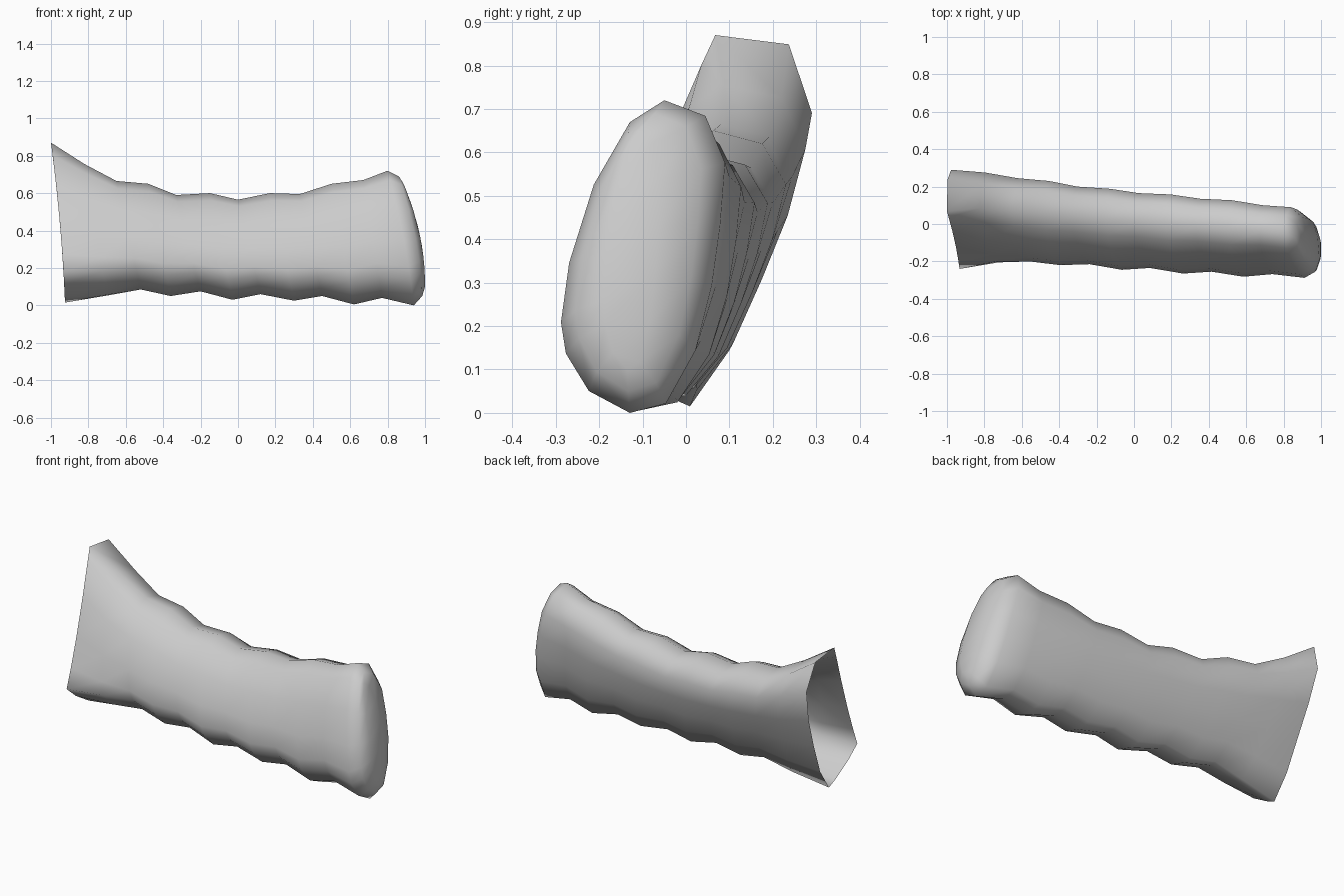
import bpy, bmesh

# Normalised sections (across y, up z), starting at the top and going round the back
FLARED = [(.58, 1), (.9, .975), (1, .79), (.91, .57), (.78, .36), (.64, .15), (.47, 0),
          (.36, .03), (.15, .11), (0, .19), (.09, .31), (.22, .49), (.38, .72), (.52, .92)]
OVAL = [(.63, 1), (.88, .95), (1, .8), (.97, .6), (.92, .41), (.82, .2), (.64, .03),
        (.42, 0), (.17, .07), (.03, .19), (0, .29), (.05, .48), (.2, .73), (.42, .93)]

# Leaning stations: bottom x, top x, y min, y max, z min, z max, x bulge at mid height
STATIONS = [
    (-.925, -1.0, -.24, .29, .015, .87, .01),
    (-.70, -.82, -.215, .275, .05, .755, 0),
    (-.52, -.65, -.20, .245, .085, .665, 0),
    (-.36, -.48, -.22, .23, .05, .65, 0),
    (-.20, -.33, -.215, .20, .075, .59, 0),
    (-.03, -.15, -.245, .188, .03, .60, 0),
    (.12, .0, -.235, .165, .06, .565, 0),
    (.30, .17, -.265, .158, .025, .60, 0),
    (.45, .33, -.255, .135, .05, .595, 0),
    (.62, .50, -.282, .127, .005, .65, 0),
    (.77, .67, -.268, .10, .04, .67, 0),
    (.94, .80, -.288, .09, .0, .72, .015),
    (.985, .86, -.255, .035, .05, .69, .025),   # rounded end cap
    (1.0, .885, -.19, -.06, .10, .65, .03),
]


def ring(bm, index, st):
    bx, tx, y0, y1, z0, z1, bulge = st
    verts = []
    for k, ((ua, va), (ub, vb)) in enumerate(zip(FLARED, OVAL)):
        # flared section blends into the oval: slowly on the back, at once on the front
        t = min(1, index / (9 if 1 < k < 7 else 1.5))
        u, v = ua + (ub - ua) * t, va + (vb - va) * t
        verts.append(bm.verts.new((bx + (tx - bx) * v + bulge * 4 * v * (1 - v),
                                   y0 + (y1 - y0) * u, z0 + (z1 - z0) * v)))
    return verts


# Ribbed grip: skin between stations, open at the flared left end
bm = bmesh.new()
rings = [ring(bm, i, s) for i, s in enumerate(STATIONS)]
n = len(OVAL)
for a, b in zip(rings, rings[1:]):
    for i in range(n):
        j = (i + 1) % n
        bm.faces.new((a[i], a[j], b[j], b[i]))

# Close the right end with strips across the oval
end = rings[-1]
for i in range(n // 2):
    quad = [end[i], end[i + 1], end[n - 1 - i], end[(n - i) % n]]
    quad = list(dict.fromkeys(quad))
    if len(quad) > 2:
        bm.faces.new(quad)
bmesh.ops.recalc_face_normals(bm, faces=bm.faces)

mesh = bpy.data.meshes.new("grip_sleeve")
bm.to_mesh(mesh)
bm.free()
grip = bpy.data.objects.new("grip_sleeve", mesh)
bpy.context.collection.objects.link(grip)
mesh.shade_smooth()
